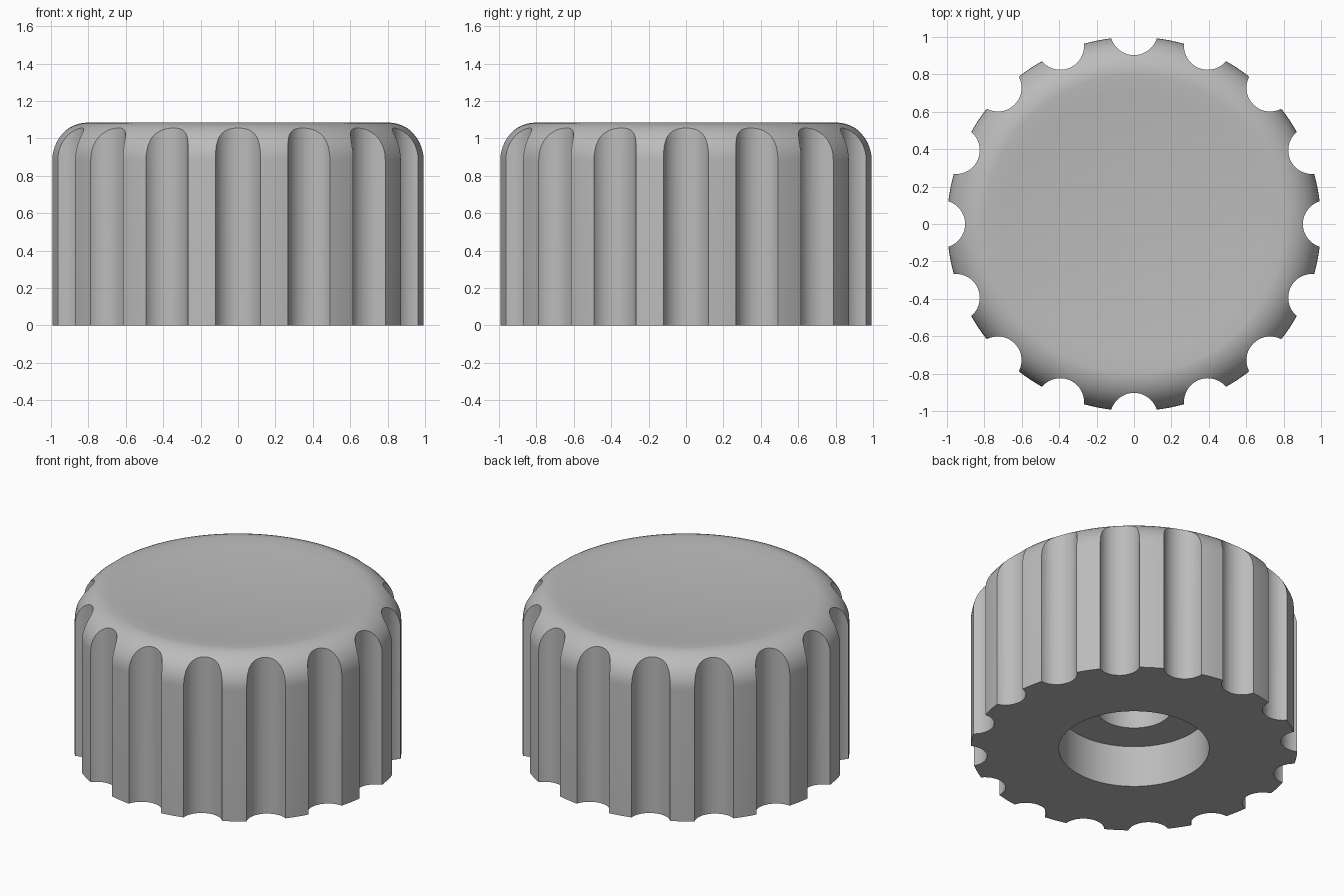
import bpy, bmesh
from math import sin, cos, pi, radians
from mathutils import Matrix, Vector

cube = bpy.data.objects.get("Cube")
if cube:
    bpy.data.objects.remove(cube, do_unlink=True)

FLUTES = 16
SHOULDER = 0.2      # rounding radius of the top edge
HEIGHT = 1.085
DISH = 0.04         # depth of the hollow in the top


def make_object(name, bm):
    mesh = bpy.data.meshes.new(name)
    bm.to_mesh(mesh)
    bm.free()
    obj = bpy.data.objects.new(name, mesh)
    bpy.context.collection.objects.link(obj)
    return obj


def lathe(name, profile, steps):
    """Revolve (radius, z) points about the z axis."""
    bm = bmesh.new()
    verts = [bm.verts.new((r, 0, z)) for r, z in profile]
    edges = [bm.edges.new(pair) for pair in zip(verts, verts[1:])]
    bmesh.ops.spin(bm, geom=verts + edges, cent=(0, 0, 0), axis=(0, 0, 1),
                   angle=2 * pi, steps=steps, use_duplicate=False)
    bmesh.ops.remove_doubles(bm, verts=bm.verts, dist=0.0001)
    bmesh.ops.recalc_face_normals(bm, faces=bm.faces)
    return make_object(name, bm)


# Knob body: stepped bore underneath, straight side, round shoulder, dished top
inner = 1 - SHOULDER
bore = [(0, 0.8), (0.23, 0.8), (0.23, 0.28), (0.46, 0.28), (0.46, 0)]
side = [(1, 0)]
shoulder = [(inner + SHOULDER * cos(a), HEIGHT - SHOULDER + SHOULDER * sin(a))
            for a in (radians(90 * i / 12) for i in range(13))]
dish = [(inner * t, HEIGHT - DISH * (1 - t * t))
        for t in (1 - i / 8 for i in range(1, 9))]
knob = lathe("knob_body", bore + side + shoulder + dish, 192)

# Grip flutes: a ring of upright cylinders cut from the side
bm = bmesh.new()
for i in range(FLUTES):
    turn = Matrix.Rotation(2 * pi * i / FLUTES, 4, 'Z')
    spot = turn @ Matrix.Translation(Vector((1.03, 0, 0.5)))
    bmesh.ops.create_cone(bm, cap_ends=True, segments=48, radius1=0.127,
                          radius2=0.127, depth=2, matrix=spot)
cutter = make_object("flute_cutter", bm)
cutter.hide_render = True

cut = knob.modifiers.new("flutes", 'BOOLEAN')
cut.operation = 'DIFFERENCE'
cut.solver = 'EXACT'
cut.object = cutter
bpy.ops.object.select_all(action='DESELECT')
knob.select_set(True)
bpy.context.view_layer.objects.active = knob
bpy.ops.object.modifier_apply(modifier=cut.name)
bpy.data.objects.remove(cutter, do_unlink=True)

# Plain grey finish
grey = bpy.data.materials.new("grey_plastic")
grey.use_nodes = True
colour = (0.5, 0.5, 0.5, 1)
grey.diffuse_color = colour
grey.node_tree.nodes["Principled BSDF"].inputs["Base Color"].default_value = colour
knob.data.materials.clear()
knob.data.materials.append(grey)

bpy.ops.object.shade_smooth_by_angle(angle=radians(30))
